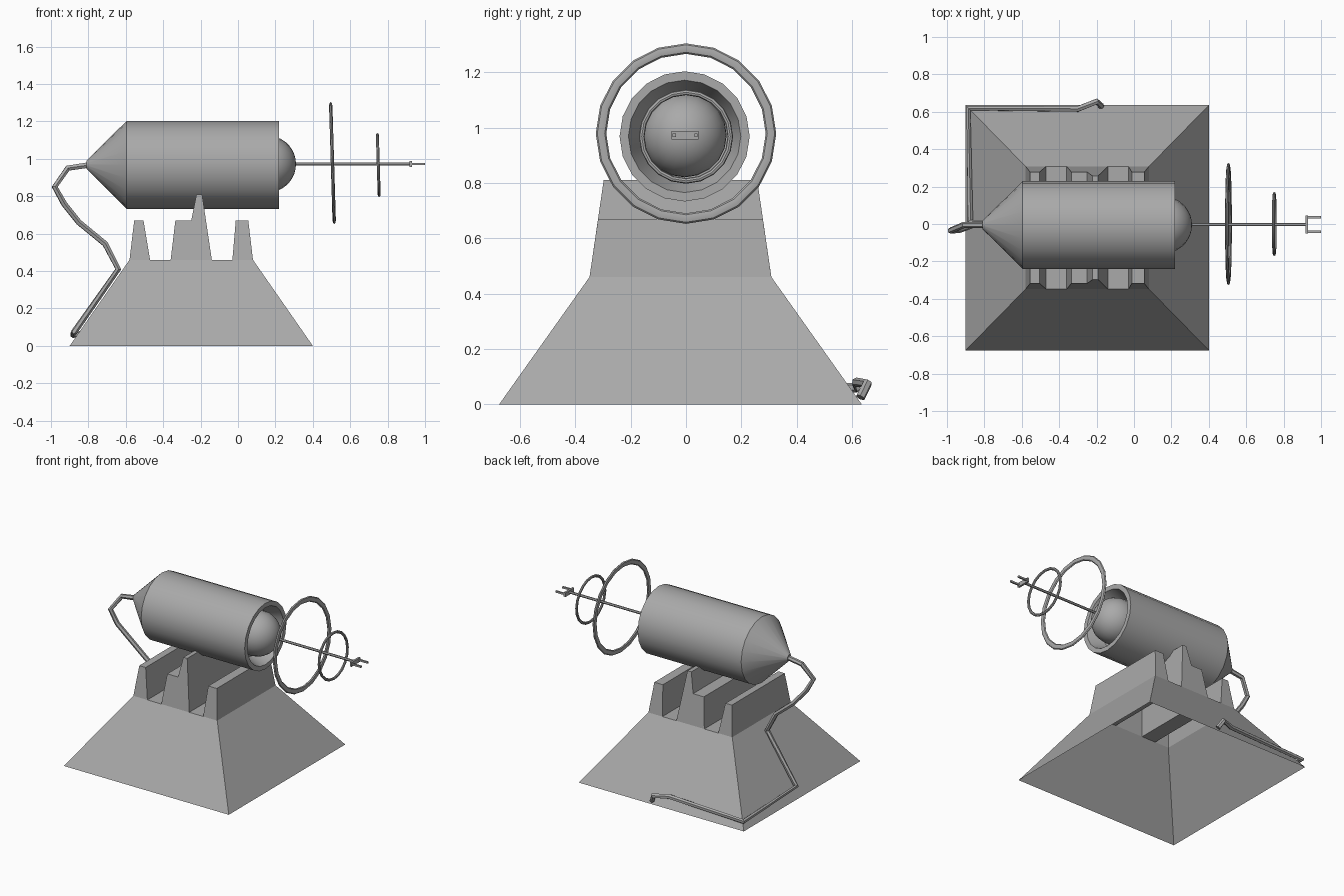
import bpy, bmesh, math
from mathutils import Matrix, Vector

cube = bpy.data.objects.get("Cube")
if cube:
    bpy.data.objects.remove(cube, do_unlink=True)

GREY = (0.4, 0.4, 0.4, 1)
grey = bpy.data.materials.new("plain_grey")
grey.use_nodes = True
grey.diffuse_color = GREY
grey.node_tree.nodes["Principled BSDF"].inputs["Base Color"].default_value = GREY

SIDES = 20
AXIS_Z = 0.968


def add_mesh(name, mesh, smooth=True):
    mesh.name = name
    mesh.materials.clear()
    mesh.materials.append(grey)
    if smooth:
        mesh.shade_smooth()
        mesh.set_sharp_from_angle(angle=math.radians(32))
    obj = bpy.data.objects.new(name, mesh)
    bpy.context.collection.objects.link(obj)
    return obj


def finish(name, bm, smooth=True):
    bmesh.ops.remove_doubles(bm, verts=bm.verts, dist=0.0001)
    bmesh.ops.recalc_face_normals(bm, faces=bm.faces)
    mesh = bpy.data.meshes.new(name)
    bm.to_mesh(mesh)
    bm.free()
    return add_mesh(name, mesh, smooth)


def lathe(name, profile, centre, closed=False, tilt=0.0):
    """Spin (x, radius) points about the x axis, then tilt and place them."""
    bm = bmesh.new()
    verts = [bm.verts.new((x, 0, r)) for x, r in profile]
    pairs = list(zip(verts, verts[1:])) + ([(verts[-1], verts[0])] if closed else [])
    edges = [bm.edges.new(p) for p in pairs]
    bmesh.ops.spin(bm, geom=verts + edges, cent=(0, 0, 0), axis=(1, 0, 0),
                   angle=2 * math.pi, steps=SIDES)
    bmesh.ops.transform(bm, verts=bm.verts,
                        matrix=Matrix.Translation(centre) @ Matrix.Rotation(tilt, 4, 'Y'))
    return finish(name, bm)


def box(name, lo, hi):
    lo, hi = Vector(lo), Vector(hi)
    bm = bmesh.new()
    bmesh.ops.create_cube(bm, size=1, matrix=Matrix.Translation((lo + hi) / 2)
                          @ Matrix.Diagonal((*(hi - lo), 1)))
    return finish(name, bm, smooth=False)


def tube(name, points, radius):
    curve = bpy.data.curves.new(name, 'CURVE')
    curve.dimensions = '3D'
    curve.bevel_depth = radius
    curve.bevel_resolution = 1
    curve.use_fill_caps = True
    spline = curve.splines.new('POLY')
    spline.points.add(len(points) - 1)
    for p, co in zip(spline.points, points):
        p.co = (*co, 1)
    temp = bpy.data.objects.new(name + "_path", curve)
    bpy.context.collection.objects.link(temp)
    graph = bpy.context.evaluated_depsgraph_get()
    mesh = bpy.data.meshes.new_from_object(temp.evaluated_get(graph))
    bpy.data.objects.remove(temp, do_unlink=True)
    return add_mesh(name, mesh)


# Hollow pyramid base with three cradle walls rising from its top
SHELF = 0.46
walls = [
    [(-0.58, SHELF), (-0.555, 0.67), (-0.505, 0.67), (-0.47, SHELF)],
    [(-0.36, SHELF), (-0.335, 0.67), (-0.25, 0.67), (-0.222, 0.81),
     (-0.192, 0.81), (-0.14, SHELF)],
    [(-0.03, SHELF), (-0.012, 0.67), (0.055, 0.67), (0.08, SHELF)],
]
skyline = [(-0.9, 0)] + [p for wall in walls for p in wall] + [(0.4, 0)]
shelf_line = [p for p in skyline if p[1] <= SHELF]


def side_point(p, side):
    x, z = p
    half = 0.655 - z * 0.71 if z <= SHELF else 0.328 - (z - SHELF) * 0.145
    return (x, side * half - 0.02, z)


bm = bmesh.new()
for a, b in zip(skyline, skyline[1:]):
    bm.faces.new([bm.verts.new(side_point(*q)) for q in ((a, -1), (b, -1), (b, 1), (a, 1))])
for side in (-1, 1):
    for outline in walls + [shelf_line]:
        bm.faces.new([bm.verts.new(side_point(p, side)) for p in outline])
finish("cradle_base", bm, smooth=False)

# Barrel with rear cone and recessed mouth
lathe("barrel", [(-0.81, 0), (-0.81, 0.022), (-0.595, 0.235), (0.22, 0.235),
                 (0.22, 0.203), (0.12, 0.165), (0.12, 0)], (0, -0.005, AXIS_Z))

# Dome in the mouth
steps = 9
dome = [(0.152 * math.sin(i / steps * math.pi / 2), 0.152 * math.cos(i / steps * math.pi / 2))
        for i in range(steps + 1)]
lathe("mouth_dome", [(-0.05, 0.152)] + dome, (0.158, -0.005, AXIS_Z + 0.004))

# Rod carrying a two-pronged tip
tube("rod", [(0.28, -0.003, 0.973), (0.925, -0.003, 0.973)], 0.009)
box("fork_bar", (0.917, -0.052, 0.957), (0.931, 0.046, 0.987))
for label, y in (("left", 0.036), ("right", -0.042)):
    box("prong_" + label, (0.93, y - 0.006, 0.966), (1.0, y + 0.006, 0.978))

# Floating rings, leaning slightly
for name, x, z, radius, thick, depth in (("large_ring", 0.505, 0.978, 0.307, 0.019, 0.009),
                                         ("small_ring", 0.75, 0.967, 0.16, 0.01, 0.008)):
    section = [(depth * math.cos(i * math.pi / 4), radius + thick * math.sin(i * math.pi / 4))
               for i in range(8)]
    lathe(name, section, (x, 0, z), closed=True, tilt=-0.03)

# Cable from the cone down the slope and round the back
tube("cable", [(-0.79, -0.005, 0.968), (-0.91, -0.005, 0.95), (-0.98, -0.035, 0.85),
               (-0.93, -0.03, 0.76), (-0.85, 0, 0.66), (-0.71, 0, 0.545),
               (-0.64, 0, 0.41), (-0.875, 0.01, 0.075), (-0.885, 0.618, 0.06),
               (-0.3, 0.615, 0.08), (-0.2, 0.655, 0.075), (-0.175, 0.63, 0.025)], 0.017)
